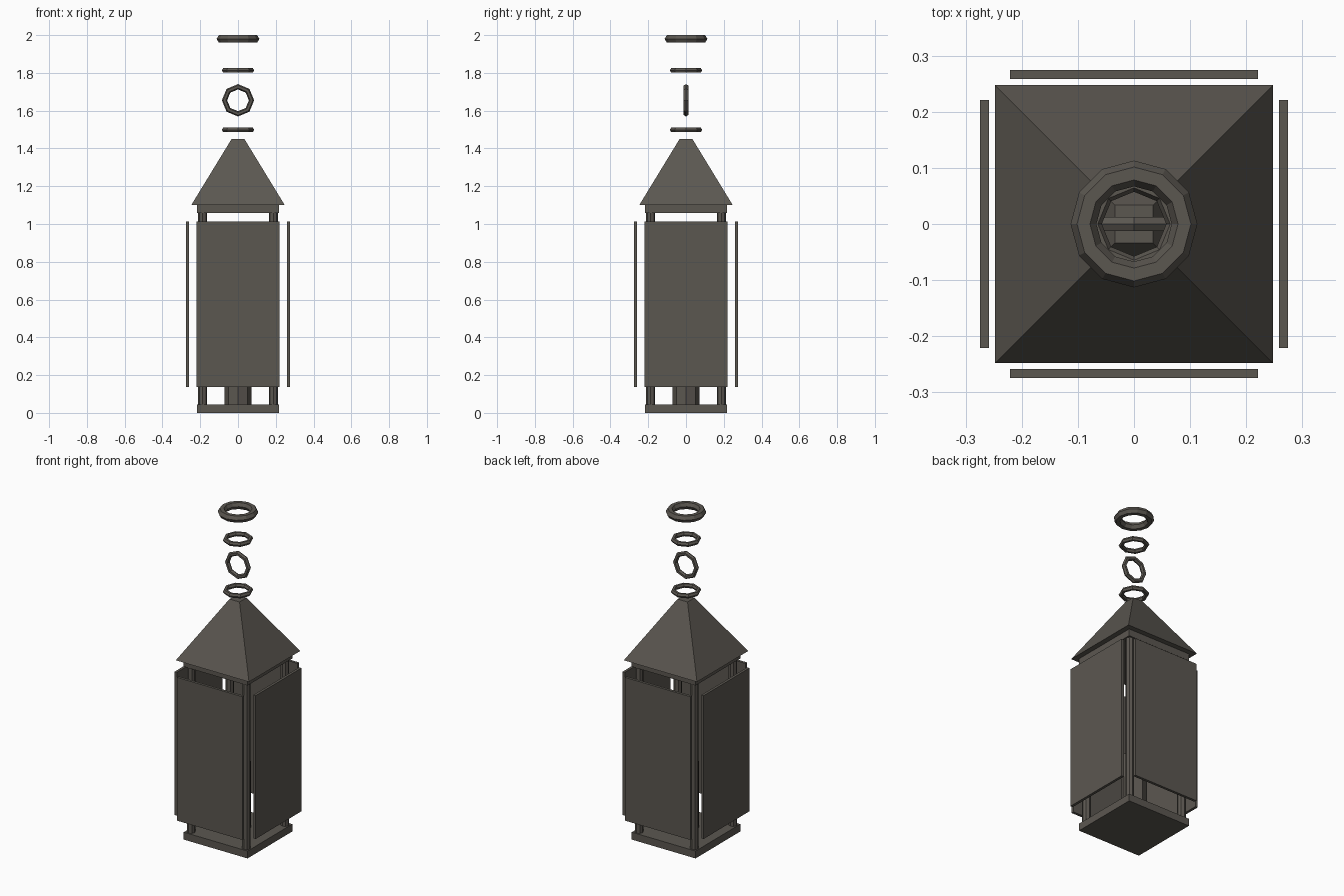
import bpy
import math

if "Cube" in bpy.data.objects:
    bpy.data.objects.remove(bpy.data.objects["Cube"], do_unlink=True)

iron = bpy.data.materials.new("dark iron")
iron.use_nodes = True
COLOUR = (0.105, 0.095, 0.081, 1)
iron.diffuse_color = COLOUR
iron.node_tree.nodes["Principled BSDF"].inputs["Base Color"].default_value = COLOUR


def finish(name):
    ob = bpy.context.object
    ob.name = name
    ob.data.materials.clear()
    ob.data.materials.append(iron)
    return ob


def box(name, centre, size):
    bpy.ops.mesh.primitive_cube_add(size=1, location=centre)
    ob = finish(name)
    ob.scale = size
    bpy.ops.object.transform_apply(location=False, rotation=False, scale=True)
    return ob


def rod(name, x, y, radius, bottom, top, sides=8):
    bpy.ops.mesh.primitive_cylinder_add(vertices=sides, radius=radius, depth=top - bottom,
                                        location=(x, y, (bottom + top) / 2))
    return finish(name)


def ring(name, z, major, minor, sides, tilt=0):
    bpy.ops.mesh.primitive_torus_add(major_segments=sides, minor_segments=6,
                                     major_radius=major, minor_radius=minor,
                                     location=(0, 0, z), rotation=(tilt, 0, 0))
    return finish(name)


# Base and top plates
box("base_plate", (0, 0, 0.0225), (0.432, 0.432, 0.045))
box("top_plate", (0, 0, 1.08), (0.432, 0.432, 0.045))

# Corner posts
for side, x in (("left", 0.187), ("right", -0.187)):
    for end, y in (("front", -0.187), ("back", 0.187)):
        rod(f"{end}_{side}_post", x, y, 0.024, 0.04, 1.065)

# Candle in the middle
rod("candle", 0, 0, 0.072, 0.04, 0.45)

# Four panes standing off the frame
for i, side in enumerate(("front", "left", "back", "right")):
    turn = i * math.pi / 2
    pane = box(f"{side}_pane", (0.2665 * math.sin(turn), -0.2665 * math.cos(turn), 0.575),
               (0.442, 0.016, 0.876))
    pane.rotation_euler.z = turn

# Pyramid roof with a flat tip
bpy.ops.mesh.primitive_cone_add(vertices=4, radius1=0.35, radius2=0.048, depth=0.35,
                                location=(0, 0, 1.275), rotation=(0, 0, math.pi / 4))
finish("roof")

# Hanging chain and handle
ring("lower_chain_link", 1.498, 0.0715, 0.014, 8)
ring("middle_chain_link", 1.655, 0.0715, 0.014, 8, math.pi / 2)
ring("upper_chain_link", 1.813, 0.0715, 0.014, 8)
ring("handle_ring", 1.98, 0.09, 0.023, 12)
